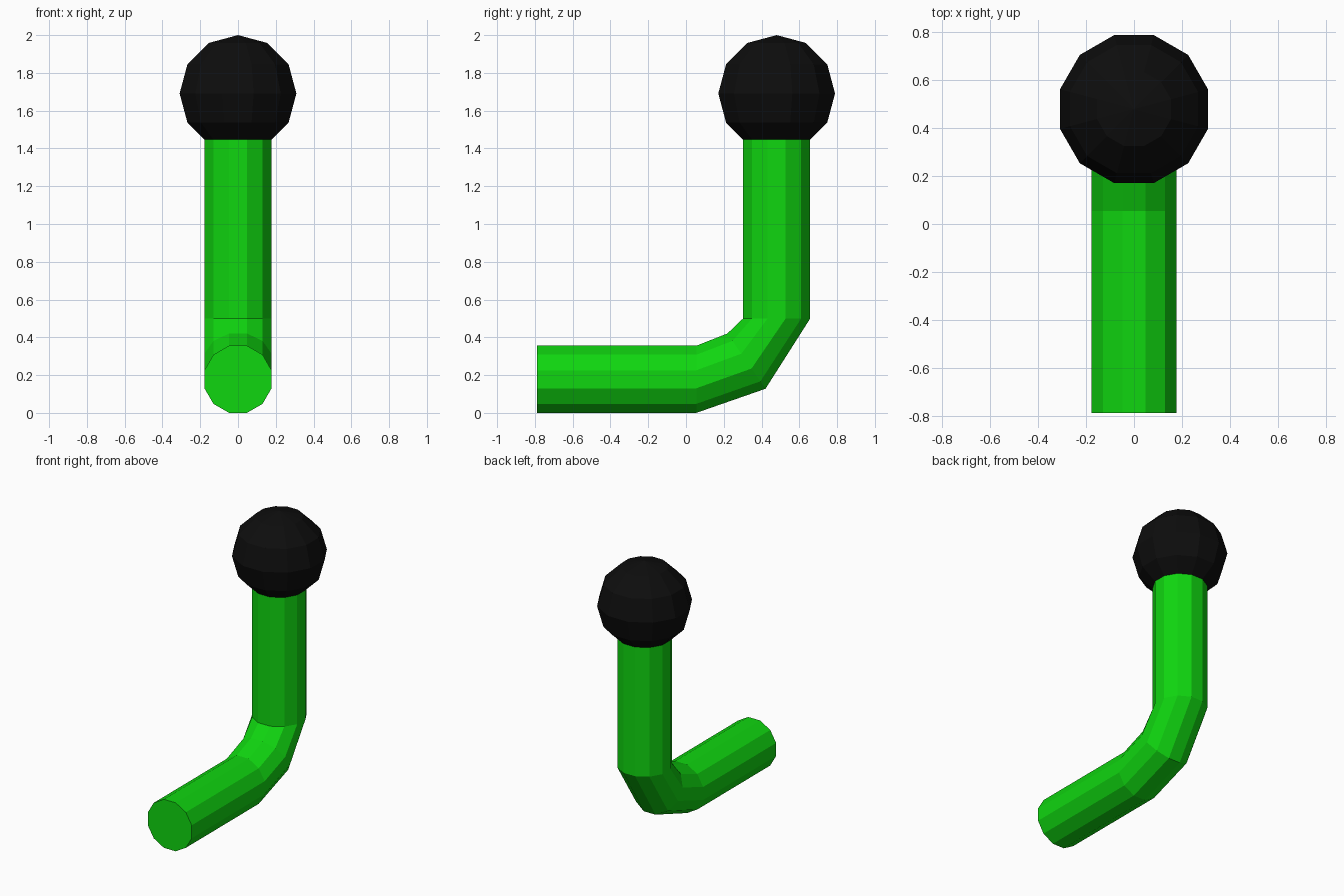
import bpy, bmesh, math
from mathutils import Matrix, Vector

if "Cube" in bpy.data.objects:
    bpy.data.objects.remove(bpy.data.objects["Cube"])

SIDES = 12
RADIUS = 0.184


def material(name, rgb):
    mat = bpy.data.materials.new(name)
    mat.diffuse_color = (*rgb, 1)
    mat.use_nodes = True
    mat.node_tree.nodes["Principled BSDF"].inputs["Base Color"].default_value = mat.diffuse_color
    return mat


def make_object(name, bm, mat):
    bmesh.ops.recalc_face_normals(bm, faces=bm.faces)
    mesh = bpy.data.meshes.new(name)
    bm.to_mesh(mesh)
    bm.free()
    mesh.materials.append(mat)
    obj = bpy.data.objects.new(name, mesh)
    bpy.context.collection.objects.link(obj)
    return obj


green = material("bright green", (0.005, 0.67, 0.005))
black = material("black", (0.004, 0.004, 0.004))

# Bent tube: ring centres (y, z) and the in-plane direction of each ring
path = [
    ((-0.79, 0.178), (0, 1)),
    ((0.055, 0.178), (0, 1)),
    ((0.32, 0.274), (-0.568, 0.823)),
    ((0.48, 0.50), (-1, 0)),
    ((0.48, 1.46), (-1, 0)),
]
bm = bmesh.new()
rings = []
for (cy, cz), (dy, dz) in path:
    ring = []
    for i in range(SIDES):
        a = math.tau * (i + 0.5) / SIDES
        s, c = RADIUS * math.sin(a), RADIUS * math.cos(a)
        ring.append(bm.verts.new(Vector((s, cy + dy * c, cz + dz * c))))
    rings.append(ring)
for r0, r1 in zip(rings, rings[1:]):
    for i in range(SIDES):
        j = (i + 1) % SIDES
        bm.faces.new((r0[i], r0[j], r1[j], r1[i]))
bm.faces.new(rings[0])
bm.faces.new(rings[-1])
make_object("bent_tube", bm, green)

# Faceted ball on the upright end
bm = bmesh.new()
bmesh.ops.create_uvsphere(bm, u_segments=SIDES, v_segments=6, radius=1)
bmesh.ops.transform(
    bm, verts=bm.verts,
    matrix=Matrix.Translation((0, 0.48, 1.691))
    @ Matrix.Diagonal((0.32, 0.32, 0.309, 1))
    @ Matrix.Rotation(math.radians(15), 4, "Z"))
make_object("ball_end", bm, black)
